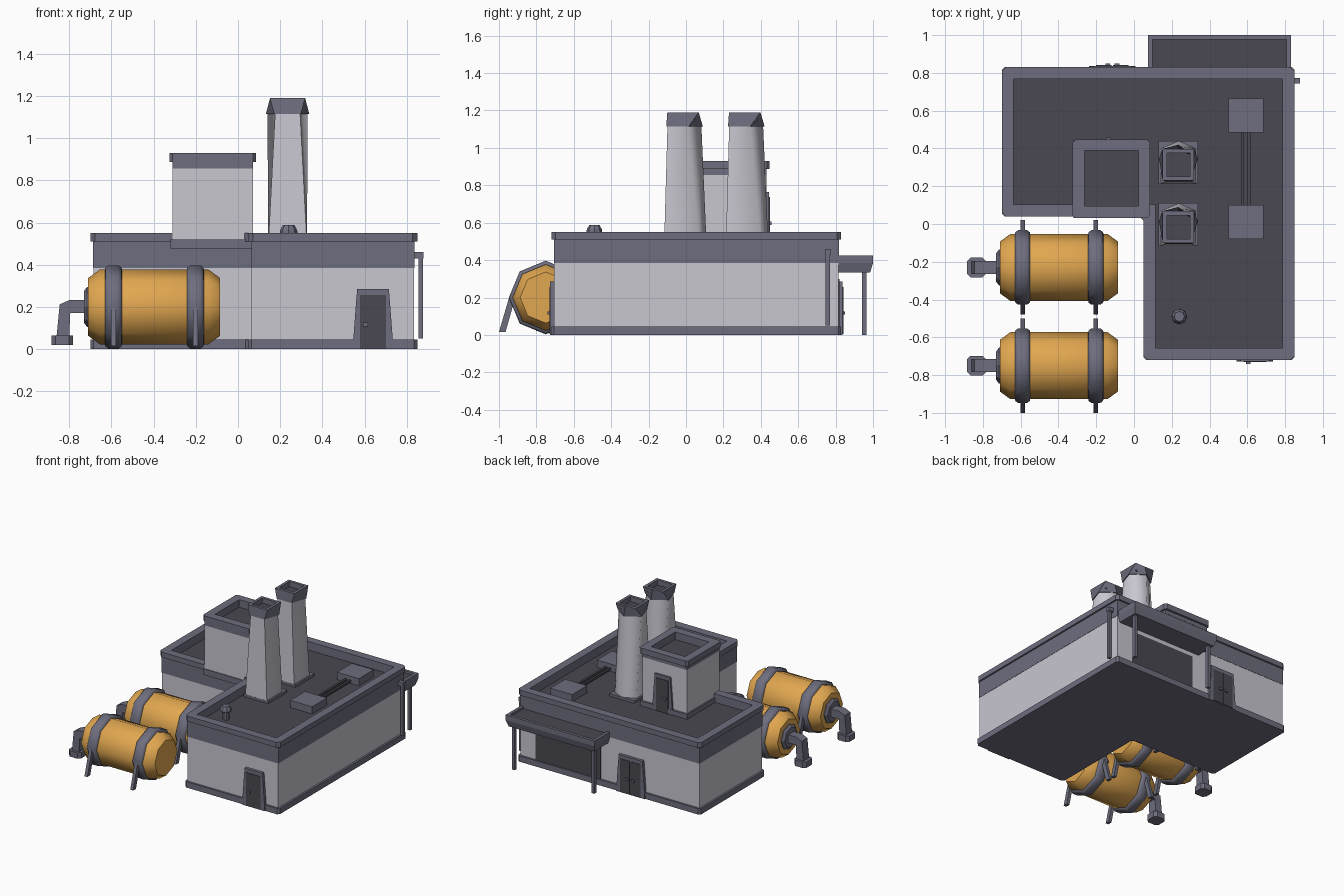
import bpy, bmesh, math

if "Cube" in bpy.data.objects:
    bpy.data.objects.remove(bpy.data.objects["Cube"])

def mat(name, r, g, b):
    m = bpy.data.materials.new(name)
    m.diffuse_color = (r, g, b, 1)
    m.use_nodes = True
    m.node_tree.nodes["Principled BSDF"].inputs["Base Color"].default_value = m.diffuse_color
    return m

LIGHT = mat("pale wall", .58, .57, .63)
MID = mat("slate trim", .155, .155, .21)
DARK = mat("charcoal", .068, .064, .082)
ORANGE = mat("tank orange", .75, .385, .08)

def loft(name, rings, m, cyclic=False, smooth=None):
    """Skin a list of equal-length point rings; cap both ends unless cyclic."""
    bm = bmesh.new()
    vs = [[bm.verts.new(p) for p in r] for r in rings]
    n = len(rings[0])
    pairs = list(zip(vs, vs[1:])) + ([(vs[-1], vs[0])] if cyclic else [])
    for a, b in pairs:
        for i in range(n):
            j = (i + 1) % n
            bm.faces.new((a[i], a[j], b[j], b[i]))
    if not cyclic:
        bm.faces.new(vs[0][::-1])
        bm.faces.new(vs[-1])
    bmesh.ops.recalc_face_normals(bm, faces=bm.faces)
    me = bpy.data.meshes.new(name)
    bm.to_mesh(me)
    bm.free()
    me.materials.append(m)
    ob = bpy.data.objects.new(name, me)
    bpy.context.collection.objects.link(ob)
    if smooth:
        bpy.ops.object.select_all(action='DESELECT')
        ob.select_set(True)
        bpy.context.view_layer.objects.active = ob
        bpy.ops.object.shade_smooth_by_angle(angle=math.radians(smooth))
    return ob

def at(outline, z):
    return [(x, y, z) for x, y in outline]

def rect(x0, x1, y0, y1, d=0):
    return [(x0 + d, y0 + d), (x1 - d, y0 + d), (x1 - d, y1 - d), (x0 + d, y1 - d)]

def ell(d):
    """L-shaped building outline, inset by d."""
    a, b, c, e, f, g = -.70 + d, .05 + d, .85 - d, -.72 + d, .04 + d, .83 - d
    return [(a, f), (b, f), (b, e), (c, e), (c, g), (a, g)]

def chamfer(pts, c=.022):
    """Cut each corner of an outline."""
    out = []
    for i, p in enumerate(pts):
        for q in (pts[i - 1], pts[(i + 1) % len(pts)]):
            l = math.dist(p, q)
            out.append((p[0] + (q[0] - p[0]) * c / l, p[1] + (q[1] - p[1]) * c / l))
    return out

def prism(name, outline, z0, z1, m):
    return loft(name, [at(outline, z0), at(outline, z1)], m)

def box(name, x0, x1, y0, y1, z0, z1, m):
    return prism(name, rect(x0, x1, y0, y1), z0, z1, m)

def rim(name, outer, inner, z0, z1, m):
    return loft(name, [at(outer, z0), at(outer, z1), at(inner, z1), at(inner, z0)], m, cyclic=True)

def side(name, prof, y0, y1, m):
    """Extrude an x-z profile along y."""
    return loft(name, [[(x, y, z) for x, z in prof] for y in (y0, y1)], m)

def circ_x(x, cy, cz, r, n=8):
    return [(x, cy + r * math.cos(i * math.tau / n), cz + r * math.sin(i * math.tau / n)) for i in range(n)]

# Main L-shaped building
prism("plinth", chamfer(ell(0), .015), 0, .045, MID)
prism("walls", ell(.015), .045, .385, LIGHT)
prism("upper_band", ell(.013), .385, .475, MID)
prism("roof_floor", ell(.03), .47, .485, DARK)
rim("parapet", ell(.013), ell(.063), .475, .51, MID)
rim("cornice", chamfer(ell(0)), chamfer(ell(.063), .001), .51, .55, MID)

# Rooftop stair house
box("stairhouse_base", -.32, .08, .032, .445, .475, .522, MID)
box("stairhouse_walls", -.31, .07, .037, .43, .522, .855, LIGHT)
box("stairhouse_band", -.311, .071, .036, .431, .855, .868, MID)
box("stairhouse_roof", -.29, .05, .06, .41, .865, .872, DARK)
cap = rect(-.325, .085, .032, .447)
cap_in = rect(-.262, .025, .095, .388)
rim("stairhouse_upper_band", rect(-.311, .071, .036, .431), cap_in, .868, .886, MID)
rim("stairhouse_cap", chamfer(cap, .015), chamfer(cap_in, .001), .886, .93, MID)

# Doors with splayed frames
def door(name, cx, y, z0, h, w, s, leaves=1):
    """s is the outward y direction."""
    a, t = w / 2, z0 + h
    frame = [(cx - a - .022, z0), (cx + a + .022, z0), (cx + a + .006, z0 + h * .75),
             (cx + a, t), (cx - a, t), (cx - a - .006, z0 + h * .75)]
    side(name + "_frame", frame, y - s * .01, y + s * .014, MID)
    lw = (w - .02) / leaves
    for i in range(leaves):
        x0 = cx - a + .01 + i * lw
        box(f"{name}_leaf_{i}", x0 + .004, x0 + lw - .004, y, y + s * .018, z0 + .004, t - .028, DARK)
        hx = x0 + (.03 if i == 0 else lw - .03) if leaves == 1 else x0 + (lw - .025 if i == 0 else .025)
        box(f"{name}_handle_{i}", hx - .012, hx + .012, y, y + s * .028, z0 + h * .38, z0 + h * .44, MID)

door("front_door", .64, -.713, 0, .285, .15, -1)
door("double_door", -.115, .823, 0, .285, .20, 1, 2)
door("stairhouse_door", -.11, .43, .48, .285, .13, 1)
box("garage_door", .15, .70, .80, .822, .045, .30, DARK)

# Loading canopy at the back
can = rect(.075, .83, .81, 1.0)
can_in = rect(.098, .807, .815, .978)
loft("canopy_body", [at(rect(.09, .815, .81, .985), .335), at(can, .385), at(can, .40)], MID)
rim("canopy_rim", can, can_in, .40, .425, MID)
prism("canopy_top", can_in, .398, .408, DARK)
for x in (.115, .79):
    box("canopy_post", x - .012, x + .012, .94, .965, 0, .345, MID)

# Chimneys: house-shaped foot blending to a pentagon, then a square hollow cap
def chimney(y):
    cx = .235
    def pent(r):
        return [(cx + r * math.cos(math.radians(a)), y - .018 + r * math.sin(math.radians(a)))
                for a in (234, 306, 18, 90, 162)]
    foot = [(cx - .092, y - .117), (cx + .092, y - .117), (cx + .092, y + .07), (cx, y + .11), (cx - .092, y + .07)]
    sq = [(cx - .083, y - .10), (cx + .083, y - .10), (cx + .083, y + .068), (cx, y + .068), (cx - .083, y + .068)]
    hole = [(cx + (px - cx) * .74, y - .016 + (py - y + .016) * .74) for px, py in sq]
    box("chimney_base", cx - .105, cx + .105, y - .117, y + .11, .48, .505, MID)
    loft("chimney_stack", [at(foot, .485), at(pent(.10), 1.125)], LIGHT, smooth=80)
    loft("chimney_cap", [at(pent(.108), 1.115), at(sq, 1.19), at(hole, 1.19), at(hole, 1.145)], MID)
    prism("chimney_hole", hole, 1.143, 1.15, DARK)

for y in (.0, .33):
    chimney(y)

# Rooftop units joined by two pipes, and a small vent
for y in (.01, .575):
    loft("roof_unit", [at(rect(.50, .685, y - .09, y + .09), z) for z in (.48, .54)], MID)
for x in (.575, .61):
    box("roof_pipe", x - .008, x + .008, .09, .495, .495, .511, DARK)
def circ_z(r, z):
    return [(.24 + r * math.cos(i * math.tau / 8), -.49 + r * math.sin(i * math.tau / 8), z) for i in range(8)]
loft("vent", [circ_z(r, z) for r, z in ((.025, .48), (.025, .54), (.042, .55), (.04, .565), (.027, .588))], MID)

# Drain pipe on the right wall
box("drain_pipe", .855, .876, .747, .77, .05, .44, MID)
box("drain_elbow", .82, .88, .743, .774, .43, .46, MID)

# Two horizontal storage tanks
def tank(cy):
    cz = .20
    loft("tank_body", [circ_x(x, cy, cz, r) for x, r in
                       ((-.71, .137), (-.655, .177), (-.14, .177), (-.085, .137))], ORANGE, smooth=50)
    for bx in (-.59, -.202):
        loft("tank_band", [circ_x(bx + x, cy, cz, r) for x, r in
                           ((-.042, .17), (-.038, .187), (-.024, .197), (.024, .197), (.038, .187), (.042, .17))],
             MID, smooth=50)
        for s in (-1, 1):
            def foot(y0, y1, z):
                return at(rect(bx - .012, bx + .012, min(cy + s * y0, cy + s * y1), max(cy + s * y0, cy + s * y1)), z)
            loft("tank_leg", [foot(.215, .25, .015), foot(.16, .193, .21)], MID)
    loft("outlet_flange", [circ_x(x, cy, cz, r) for x, r in ((-.70, .095), (-.715, .095), (-.73, .075))], MID)
    side("outlet_pipe", [(-.72, .232), (-.80, .232), (-.845, .212), (-.86, .06), (-.80, .06), (-.795, .17), (-.72, .17)],
         cy - .034, cy + .034, MID)
    prism("outlet_foot", chamfer(rect(-.885, -.782, cy - .052, cy + .052), .02), .02, .065, MID)

for y in (-.23, -.75):
    tank(y)
